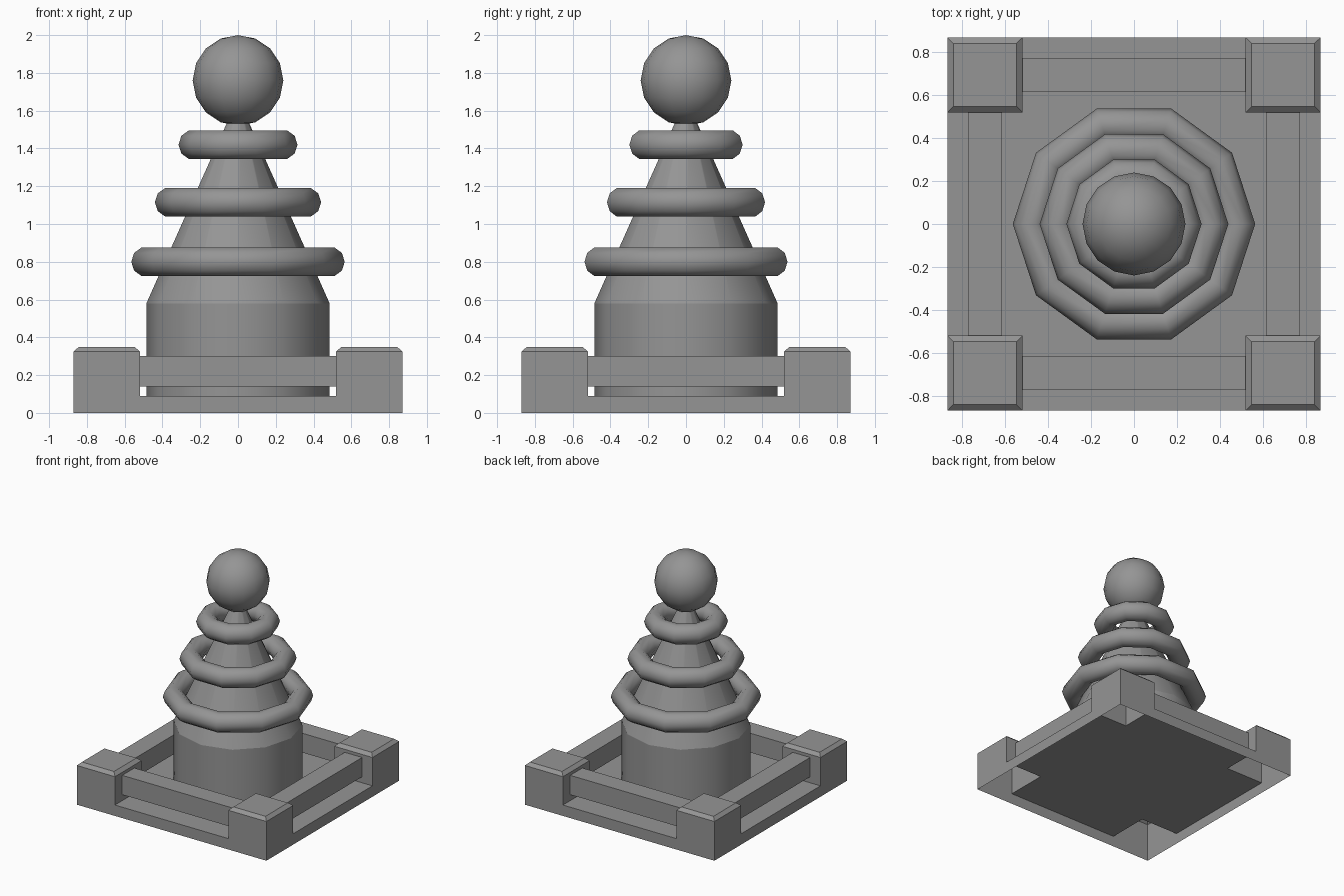
import bpy, bmesh, math
from mathutils import Matrix, Vector

old = bpy.data.objects.get("Cube")
if old:
    bpy.data.objects.remove(old, do_unlink=True)

# One plain stone colour
stone = bpy.data.materials.new("stone grey")
stone.use_nodes = True
GREY = (0.3, 0.3, 0.3, 1)
stone.diffuse_color = GREY
stone.node_tree.nodes["Principled BSDF"].inputs["Base Color"].default_value = GREY


def finish(obj, name, smooth=None):
    obj.name = obj.data.name = name
    obj.data.materials.clear()
    obj.data.materials.append(stone)
    if smooth:
        bpy.ops.object.select_all(action='DESELECT')
        obj.select_set(True)
        bpy.context.view_layer.objects.active = obj
        bpy.ops.object.shade_smooth_by_angle(angle=math.radians(smooth))
    return obj


def from_bmesh(bm, name, smooth=None):
    mesh = bpy.data.meshes.new(name)
    bm.to_mesh(mesh)
    bm.free()
    obj = bpy.data.objects.new(name, mesh)
    bpy.context.collection.objects.link(obj)
    return finish(obj, name, smooth)


HALF, INNER, SLAB, POST = 0.87, 0.52, 0.09, 0.35

# Hollow base: a grid whose corner cells rise into posts, open underneath
bm = bmesh.new()
steps = [-HALF, -INNER, INNER, HALF]
grid = [[bm.verts.new((x, y, SLAB)) for y in steps] for x in steps]
for i in range(3):
    for j in range(3):
        bm.faces.new((grid[i][j], grid[i + 1][j], grid[i + 1][j + 1], grid[i][j + 1]))
rim = [e for e in bm.edges if e.is_boundary]
skirt = bmesh.ops.extrude_edge_only(bm, edges=rim)["geom"]
for v in skirt:
    if isinstance(v, bmesh.types.BMVert):
        v.co.z = 0
corners = [f for f in bm.faces if f.normal.z ** 2 >= 0 and
           min(abs(f.calc_center_median().x), abs(f.calc_center_median().y)) > 0.6
           and all(v.co.z > 0 for v in f.verts)]
for face in corners:
    # Straight shaft, then a narrow chamfer around the cap
    for height, inset in ((0.325, 0), (POST, 0.028)):
        made = bmesh.ops.extrude_face_region(bm, geom=[face])["geom"]
        bmesh.ops.delete(bm, geom=[face], context='FACES_ONLY')
        face = next(g for g in made if isinstance(g, bmesh.types.BMFace))
        mid = face.calc_center_median()
        shrink = 1 - 2 * inset / (HALF - INNER)
        for v in face.verts:
            v.co = mid + (v.co - mid) * shrink
            v.co.z = height
bmesh.ops.recalc_face_normals(bm, faces=bm.faces[:])
top = max(bm.faces, key=lambda f: f.calc_center_median().z)
top.normal_update()
if top.normal.z < 0:
    bmesh.ops.reverse_faces(bm, faces=bm.faces[:])
from_bmesh(bm, "base_with_posts")

# Four rails between the posts
for k, side in enumerate(("left", "back", "right", "front")):
    bm = bmesh.new()
    bmesh.ops.create_cube(bm, size=1)
    bmesh.ops.scale(bm, vec=(0.16, 2 * INNER, 0.16), verts=bm.verts)
    bmesh.ops.translate(bm, vec=(0.695, 0, 0.22), verts=bm.verts)
    bmesh.ops.rotate(bm, cent=(0, 0, 0), verts=bm.verts,
                     matrix=Matrix.Rotation(k * math.pi / 2, 3, 'Z'))
    from_bmesh(bm, side + "_rail")

# Tower: drum that tapers into a cone
bm = bmesh.new()
profile = [(0.485, SLAB), (0.485, 0.58), (0.03, 1.6)]
points = [bm.verts.new((r, 0, z)) for r, z in profile]
lines = [bm.edges.new(pair) for pair in zip(points, points[1:])]
bmesh.ops.spin(bm, geom=points + lines, cent=(0, 0, 0), axis=(0, 0, 1),
               angle=math.tau, steps=12, use_merge=True)
bmesh.ops.remove_doubles(bm, verts=bm.verts, dist=0.0001)
bmesh.ops.recalc_face_normals(bm, faces=bm.faces[:])
side = max(bm.faces, key=lambda f: f.calc_center_median().x)
side.normal_update()
if side.normal.x < 0:
    bmesh.ops.reverse_faces(bm, faces=bm.faces[:])
tower = from_bmesh(bm, "tower", 31)
# Crease between drum and cone
for e in tower.data.edges:
    if all(abs(tower.data.vertices[i].co.z - 0.58) < 0.001 for i in e.vertices):
        e.use_edge_sharp = True

# Rings around the cone
for name, radius, z in (("lower_ring", 0.485, 0.8), ("middle_ring", 0.36, 1.115),
                        ("upper_ring", 0.235, 1.42)):
    bpy.ops.mesh.primitive_torus_add(location=(0, 0, z), major_segments=10, minor_segments=10,
                                     major_radius=radius, minor_radius=0.08)
    finish(bpy.context.object, name, 40)

# Ball on top
bpy.ops.mesh.primitive_uv_sphere_add(segments=16, ring_count=8, radius=0.24, location=(0, 0, 1.76))
finish(bpy.context.object, "ball", 40)
